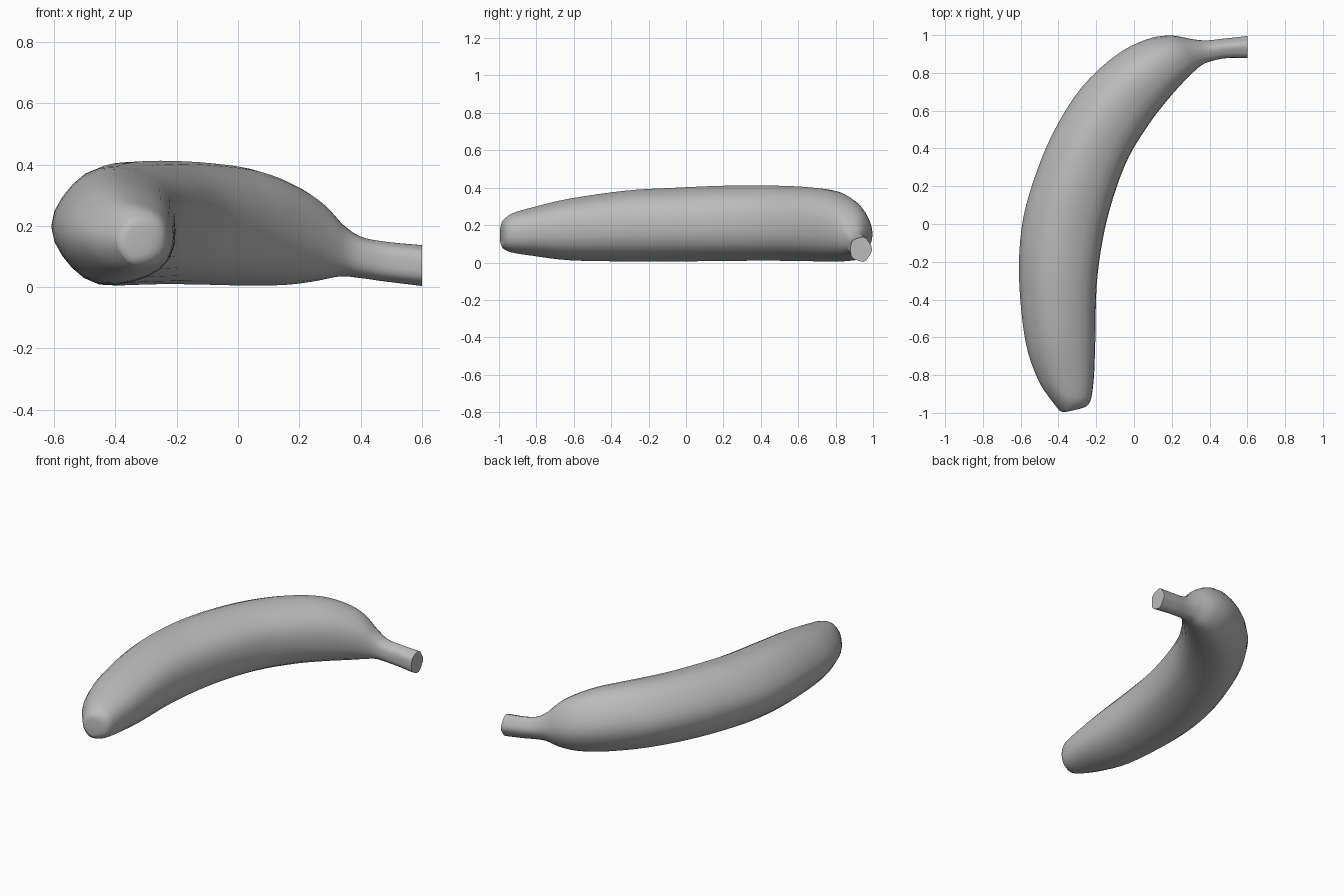
import bpy, bmesh, math
from mathutils import Vector

cube = bpy.data.objects.get("Cube")
if cube:
    bpy.data.objects.remove(cube, do_unlink=True)

SIDES = 24
STEPS = 4

# Sections from blossom tip to stem: outer x, y, inner x, y, bottom z, top z
SECTIONS = [Vector(s) for s in (
    (-.385, -1, -.27, -.975, .08, .215),
    (-.44, -.93, -.232, -.94, .055, .26),
    (-.51, -.82, -.213, -.82, .036, .295),
    (-.575, -.62, -.205, -.62, .012, .342),
    (-.608, -.3, -.198, -.33, .006, .385),
    (-.595, -.02, -.165, -.08, .006, .4),
    (-.535, .22, -.11, .14, .008, .41),
    (-.43, .48, -.03, .35, .01, .412),
    (-.28, .72, .08, .53, .008, .405),
    (-.1, .89, .18, .66, .005, .385),
    (.06, .975, .26, .75, .008, .34),
    (.19, .998, .315, .805, .02, .285),
    (.3, .98, .365, .845, .035, .21),
    (.38, .972, .42, .865, .03, .165),
    (.48, .982, .49, .878, .018, .148),
    (.6, .995, .6, .88, .004, .137),
)]


def spline(p, i, t):
    """Smooth curve through the sections."""
    a, b, c, d = (p[min(max(i + k, 0), len(p) - 1)] for k in (-1, 0, 1, 2))
    return 0.5 * (2 * b + (c - a) * t + (2 * a - 5 * b + 4 * c - d) * t * t
                  + (3 * b - a - 3 * c + d) * t ** 3)


def outline(ridge):
    """Rounded five-ridged outline, scaled to fill a -1..1 square."""
    pts = []
    for k in range(SIDES):
        a = math.tau * k / SIDES
        r = 1 + ridge * math.cos(5 * (a - math.pi))
        pts.append((r * math.cos(a), r * math.sin(a)))
    xs, ys = zip(*pts)

    def fit(v, vs):
        return 2 * (v - min(vs)) / (max(vs) - min(vs)) - 1
    return [(fit(x, xs), fit(y, ys)) for x, y in pts]


def add_ring(bm, s, ridge):
    outer, inner = Vector((s[0], s[1], 0)), Vector((s[2], s[3], 0))
    mid, half = (outer + inner) / 2, (inner - outer) / 2
    zc, zh = (s[4] + s[5]) / 2, (s[5] - s[4]) / 2
    return [bm.verts.new(mid + half * u + Vector((0, 0, zc + zh * v)))
            for u, v in outline(ridge)]


# Peel: loft the rings and close both ends
bm = bmesh.new()
rows = [spline(SECTIONS, i, j / STEPS)
        for i in range(len(SECTIONS) - 1) for j in range(STEPS)]
rows.append(SECTIONS[-1])
rings = [add_ring(bm, s, 0.02 + 0.03 * max(0, n / len(rows) - 0.75) * 4)
         for n, s in enumerate(rows)]
for a, b in zip(rings, rings[1:]):
    for k in range(SIDES):
        m = (k + 1) % SIDES
        bm.faces.new((a[k], a[m], b[m], b[k]))
tip = bm.faces.new(rings[0])
bm.faces.new(rings[-1])
bmesh.ops.recalc_face_normals(bm, faces=bm.faces[:])
bmesh.ops.bevel(bm, geom=list(tip.edges), offset=0.02, segments=3,
                profile=0.5, affect='EDGES')

mesh = bpy.data.meshes.new("banana")
bm.to_mesh(mesh)
bm.free()
banana = bpy.data.objects.new("banana", mesh)
bpy.context.collection.objects.link(banana)

# Plain grey colour
grey = bpy.data.materials.new("plain_grey")
grey.use_nodes = True
colour = (0.5, 0.5, 0.5, 1)
grey.diffuse_color = colour
grey.node_tree.nodes["Principled BSDF"].inputs["Base Color"].default_value = colour
mesh.materials.append(grey)

# Smooth skin with a crisp stem end
bpy.ops.object.select_all(action='DESELECT')
banana.select_set(True)
bpy.context.view_layer.objects.active = banana
bpy.ops.object.shade_smooth_by_angle(angle=math.radians(40))
